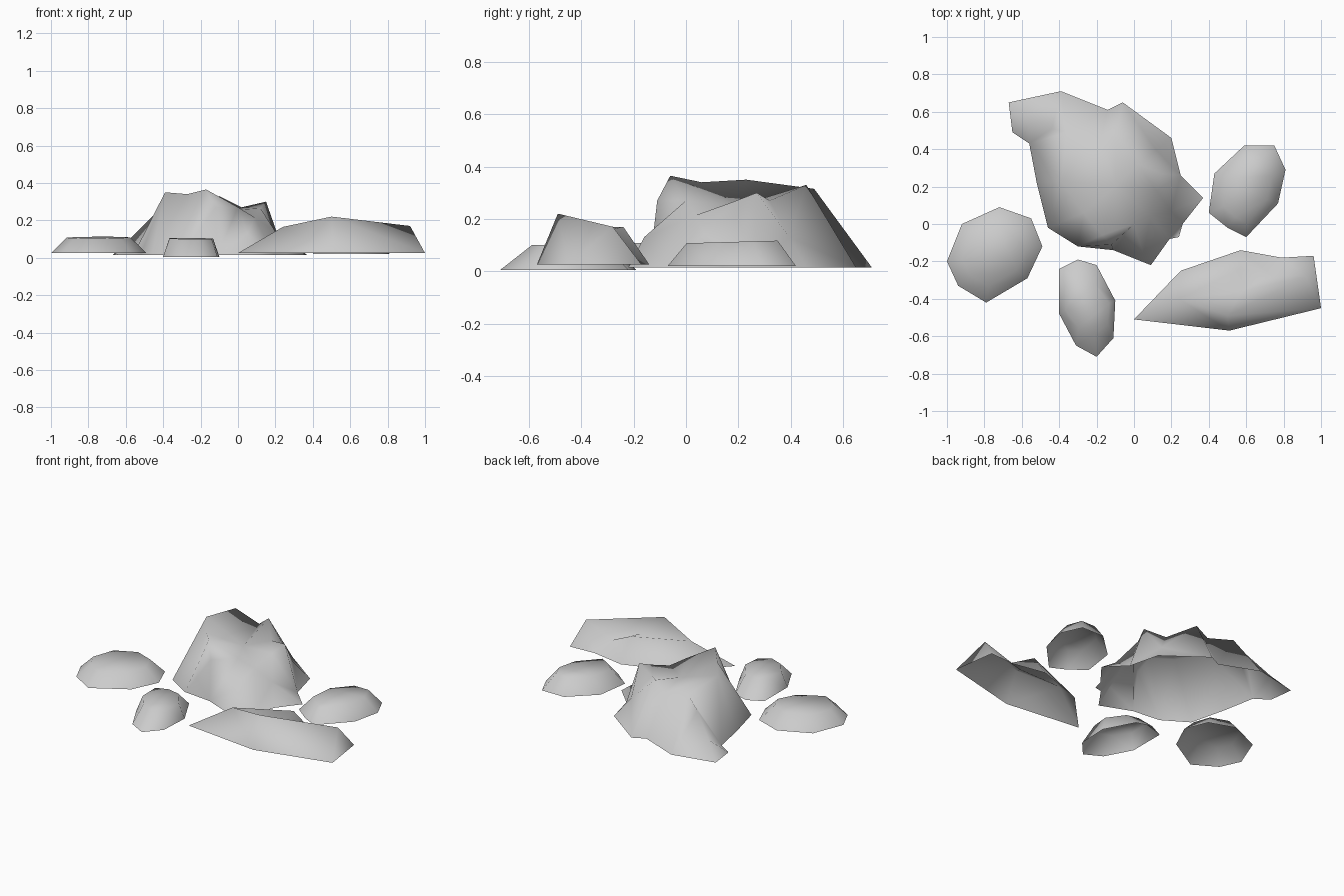
import bpy
import bmesh
from mathutils import Vector
from mathutils.geometry import delaunay_2d_cdt

default = bpy.data.objects.get("Cube")
if default:
    bpy.data.objects.remove(default, do_unlink=True)

stone = bpy.data.materials.new("grey stone")
stone.use_nodes = True
colour = (0.6, 0.6, 0.6, 1)
stone.diffuse_color = colour
stone.node_tree.nodes["Principled BSDF"].inputs["Base Color"].default_value = colour


def make_rock(name, outline, base_z, peaks, ridges=()):
    """Open-bottomed faceted shell stretched from a ground outline over peaks."""
    n = len(outline)
    points = [(x, y, base_z) for x, y in outline] + list(peaks)
    flat = [Vector(p[:2]) for p in points]
    edges = [(n + a, n + b) for a, b in ridges]
    verts, _, faces, origin, _, _ = delaunay_2d_cdt(flat, edges, [list(range(n))], 1, 1e-5)
    bm = bmesh.new()
    made = [bm.verts.new((v.x, v.y, points[o[0]][2] if o else base_z))
            for v, o in zip(verts, origin)]
    for f in faces:
        face = bm.faces.new([made[i] for i in f])
        face.normal_update()
        if face.normal.z < 0:
            face.normal_flip()
        face.smooth = True
    mesh = bpy.data.meshes.new(name)
    bm.to_mesh(mesh)
    bm.free()
    mesh.materials.append(stone)
    obj = bpy.data.objects.new(name, mesh)
    bpy.context.collection.objects.link(obj)
    return obj


def shoulder(outline, centre, scale, height, tilt=0):
    """Shrunken copy of an outline that forms the rim of a flat-topped stone."""
    cx, cy = centre
    return [(cx + (x - cx) * scale[0], cy + (y - cy) * scale[1], height + tilt * (y - cy))
            for x, y in outline]


def named_rock(name, outline, base_z, peaks, ridges):
    """Rock whose peaks are named and whose ridges are chains of those names."""
    order = list(peaks)
    pairs = [(order.index(a), order.index(b))
             for chain in ridges for a, b in zip(chain.split(), chain.split()[1:])]
    make_rock(name, outline, base_z, peaks.values(), pairs)


# Main boulder: summits around a hollow, with notches either side of the spire
main_outline = [(-.67, .65), (-.39, .71), (-.14, .61), (-.06, .65), (.2, .46), (.25, .26),
                (.37, .14), (.26, 0), (.24, -.07), (.19, -.08), (.09, -.22), (-.11, -.14),
                (-.3, -.12), (-.46, -.02), (-.52, .22), (-.56, .43), (-.65, .49)]
main_peaks = {
    "west": (-.39, .23, .35), "saddle": (-.27, .06, .34), "south": (-.17, -.06, .365),
    "brow": (0, 0, .27), "step": (.09, .04, .215), "toe": (.2, .07, .14),
    "rib": (.12, .18, .265), "east": (.15, .27, .3), "notch": (.02, .32, .27),
    "spire": (-.1, .46, .33), "gap": (-.175, .47, .27), "north": (-.36, .49, .315),
    "hollow": (-.1, .2, .25), "gully": (.12, .395, .13), "spur": (.05, -.16, .13),
    "wall": (-.12, -.11, .27), "ear_top": (-.44, .51, .24), "ear_mid": (-.57, .58, .11)}
named_rock("main_boulder", main_outline, .015, main_peaks, [
    "west saddle south brow step toe", "step rib east notch spire gap north west",
    "hollow brow", "hollow notch gully", "hollow gap", "south wall", "north ear_top ear_mid"])

# Long slab at the front, with a dip behind its crest
slab_outline = [(0, -.51), (.25, -.25), (.57, -.14), (.79, -.18), (.96, -.17), (1, -.45), (.51, -.57)]
slab_peaks = {"start": (.24, -.4, .165), "crest": (.5, -.49, .22), "end": (.92, -.28, .17),
              "back": (.57, -.24, .17), "dip": (.58, -.36, .14), "notch": (.73, -.27, .09)}
named_rock("front_slab", slab_outline, .025, slab_peaks,
           ["start crest end", "start back", "start dip notch"])

# Small flat-topped stones around the boulder
small_stones = [
    ("right_stone", [(-1, -.2), (-.92, 0), (-.72, .09), (-.55, .03), (-.49, -.12), (-.57, -.29),
                     (-.79, -.42), (-.94, -.33)], .025, (-.75, -.16), (.67, .67), .108, .02),
    ("left_stone", [(.4, .06), (.43, .27), (.59, .42), (.75, .42), (.81, .29), (.77, .11),
                    (.6, -.07), (.5, -.02)], .02, (.61, .18), (.63, .71), .112, .02),
    ("front_stone", [(-.4, -.24), (-.3, -.19), (-.2, -.22), (-.1, -.41), (-.11, -.61), (-.2, -.71),
                     (-.31, -.65), (-.4, -.48)], .005, (-.25, -.44), (.78, .55), .103, .01),
]
for name, outline, base_z, centre, scale, height, tilt in small_stones:
    rim = shoulder(outline, centre, scale, height, tilt)
    loop = [(i, (i + 1) % len(rim)) for i in range(len(rim))]
    make_rock(name, outline, base_z, rim, loop)
